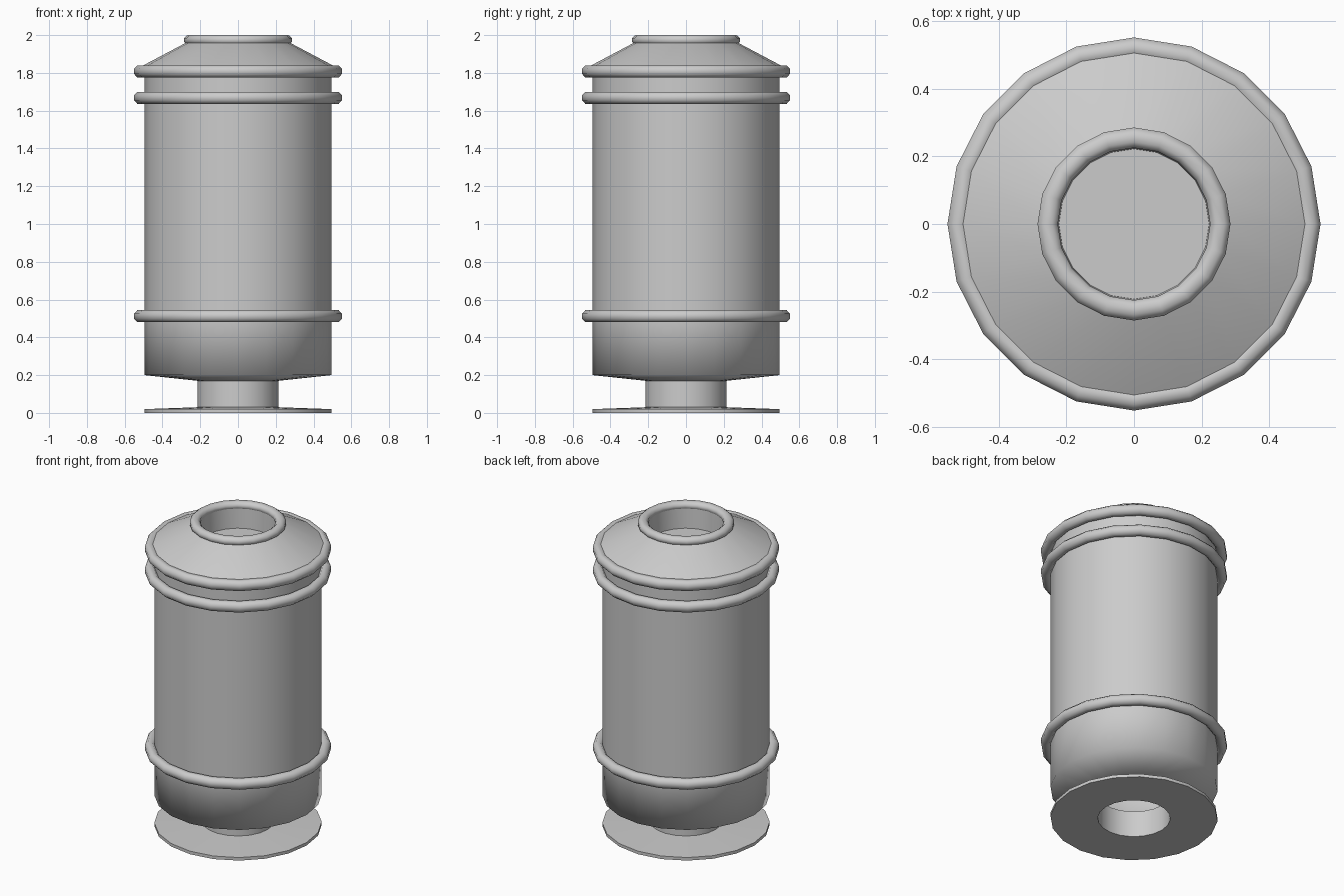
import bpy, bmesh, math

if "Cube" in bpy.data.objects:
    bpy.data.objects.remove(bpy.data.objects["Cube"])

SIDES = 20


def lathe(name, profile, closed=False, cap_end=False, angle=40):
    """Revolve an (r, z) profile around the z axis."""
    bm = bmesh.new()
    rings = []
    for r, z in profile:
        rings.append([bm.verts.new((r * math.cos(2 * math.pi * i / SIDES),
                                    r * math.sin(2 * math.pi * i / SIDES), z))
                      for i in range(SIDES)])
    pairs = list(zip(rings, rings[1:]))
    if closed:
        pairs.append((rings[-1], rings[0]))
    for a, b in pairs:
        for i in range(SIDES):
            j = (i + 1) % SIDES
            bm.faces.new((a[i], a[j], b[j], b[i]))
    if cap_end:
        bm.faces.new(rings[-1])
    bmesh.ops.recalc_face_normals(bm, faces=bm.faces[:])
    mesh = bpy.data.meshes.new(name)
    bm.to_mesh(mesh)
    bm.free()
    obj = bpy.data.objects.new(name, mesh)
    bpy.context.collection.objects.link(obj)
    bpy.ops.object.select_all(action='DESELECT')
    obj.select_set(True)
    bpy.context.view_layer.objects.active = obj
    bpy.ops.object.shade_smooth_by_angle(angle=math.radians(angle))
    return obj


def ring(name, radius, z, tube, height):
    """Rounded band with an octagonal section."""
    pts = []
    for k in range(8):
        a = math.pi / 4 * (k + 0.5)
        c = math.cos(math.pi / 8)
        pts.append((radius + tube * math.cos(a) / c,
                    z + height * math.sin(a) / c))
    return lathe(name, pts, closed=True, angle=50)


# Base flange with open neck
lathe("base_flange", [(0.215, 0.0), (0.495, 0.0), (0.495, 0.02), (0.215, 0.03)], closed=True)
lathe("neck", [(0.215, 0.0), (0.215, 0.17)])

# Hollow lower bowl and main cylinder; the bowl is smoothed over its rim
lathe("lower_bowl", [(0.215, 0.17), (0.495, 0.2), (0.495, 0.51)], angle=100)
lathe("main_cylinder", [(0.495, 0.51), (0.495, 1.81)])

# Sloped shoulder, then the recessed mouth with its floor
lathe("shoulder", [(0.495, 1.81), (0.505, 1.838), (0.28, 1.957), (0.255, 1.965)])
lathe("mouth", [(0.228, 1.975), (0.222, 1.835)], cap_end=True)

# Bands and lip
for label, z in (("lower", 0.512), ("upper", 1.668), ("top", 1.808)):
    ring(label + "_band", 0.52, z, 0.031, 0.032)
ring("mouth_lip", 0.255, 1.974, 0.03, 0.026)
